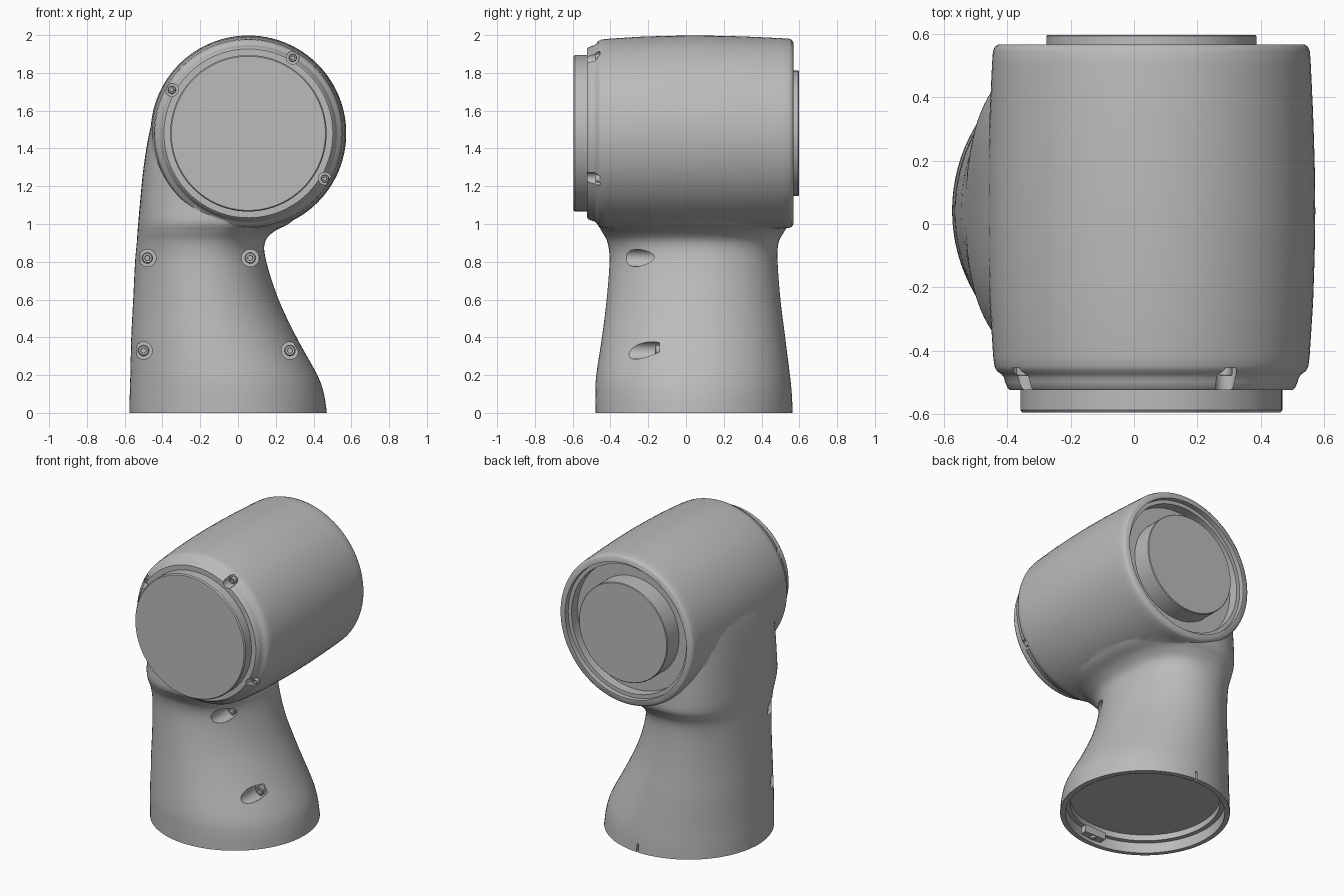
import bpy, bmesh, math
from mathutils import Vector, Matrix

if "Cube" in bpy.data.objects:
    bpy.data.objects.remove(bpy.data.objects["Cube"])

grey = bpy.data.materials.new("satin_grey")
grey.use_nodes = True
tone = (0.5, 0.5, 0.5, 1)
grey.diffuse_color = tone
grey.node_tree.nodes["Principled BSDF"].inputs["Base Color"].default_value = tone

AXIS = Vector((0.055, 0, 1.48))      # joint axis, running along y
BASE = Vector((-0.055, 0.04, 0))     # centre of the foot
SIDES = 96


def skin(name, rings):
    """Closed solid through a list of point rings."""
    bm = bmesh.new()
    loops = [[bm.verts.new(p) for p in ring] for ring in rings]
    n = len(loops[0])
    for a, b in zip(loops, loops[1:]):
        for i in range(n):
            j = (i + 1) % n
            bm.faces.new((a[i], a[j], b[j], b[i]))
    bm.faces.new(loops[0])
    bm.faces.new(loops[-1])
    bmesh.ops.recalc_face_normals(bm, faces=bm.faces)
    mesh = bpy.data.meshes.new(name)
    bm.to_mesh(mesh)
    bm.free()
    mesh.materials.append(grey)
    obj = bpy.data.objects.new(name, mesh)
    bpy.context.collection.objects.link(obj)
    return obj


def lathe(name, profile, centre=AXIS, sides=SIDES):
    """Turn (y, radius) points around a line parallel to y."""
    rings = []
    for y, r in profile:
        angles = [math.tau * i / sides for i in range(sides)]
        rings.append([(centre.x + r * math.cos(a), y, centre.z + r * math.sin(a)) for a in angles])
    return skin(name, rings)


def combine(target, tool, operation):
    """Apply a boolean and remove the tool."""
    mod = target.modifiers.new("join", "BOOLEAN")
    mod.operation, mod.solver, mod.object = operation, "EXACT", tool
    bpy.context.view_layer.objects.active = target
    bpy.ops.object.modifier_apply(modifier=mod.name)
    bpy.data.objects.remove(tool)


def smooth(obj, angle=30):
    bpy.ops.object.select_all(action="DESELECT")
    obj.select_set(True)
    bpy.context.view_layer.objects.active = obj
    bpy.ops.object.shade_smooth_by_angle(angle=math.radians(angle))


def spline(a, b, c, d, t):
    return [0.5 * (2 * q + (r - p) * t + (2 * p - 5 * q + 4 * r - s) * t ** 2
                   + (3 * q - p - 3 * r + s) * t ** 3) for p, q, r, s in zip(a, b, c, d)]


# Neck sections: height, left, right, front, back, squareness
sections = [
    (0, -.575, .47, -.48, .565, 2),
    (.1, -.573, .455, -.48, .56, 2),
    (.2, -.57, .42, -.475, .55, 2),
    (.4, -.565, .31, -.445, .525, 2),
    (.6, -.555, .215, -.42, .5, 2),
    (.8, -.545, .15, -.405, .485, 2.1),
    (.9, -.536, .142, -.415, .49, 2.3),
    (.96, -.532, .19, -.445, .52, 2.5),
    (1.01, -.528, .28, -.47, .55, 2.7),
    (1.1, -.52, .34, -.47, .555, 2.9),
    (1.3, -.5, .36, -.47, .555, 3),
    (1.5, -.466, .36, -.47, .555, 3),
    (1.62, -.425, .3, -.44, .53, 3),
]


def neck_ring(z, left, right, front, back, power):
    ring = []
    for i in range(SIDES):
        a = math.tau * i / SIDES
        c, s = math.cos(a), math.sin(a)
        x = math.copysign(abs(c) ** (2 / power), c) * (right - left) / 2
        y = math.copysign(abs(s) ** (2 / power), s) * (back - front) / 2
        ring.append(((left + right) / 2 + x, (front + back) / 2 + y, z))
    return ring


def foot_ring(z, r):
    return [(BASE.x + r * math.cos(math.tau * i / SIDES),
             BASE.y + r * math.sin(math.tau * i / SIDES), z) for i in range(SIDES)]


# Stepped socket inside the foot, then the outer neck
rings = [foot_ring(z, r) for z, r in ((.11, .46), (.07, .46), (.07, .49), (0, .49))]
last = len(sections) - 1
for k in range(last):
    quad = [sections[min(max(k + o, 0), last)] for o in (-1, 0, 1, 2)]
    rings += [neck_ring(*spline(*quad, t / 5)) for t in range(5)]
rings.append(neck_ring(*sections[-1]))
housing = skin("housing", rings)

# Crowned barrel with a stepped front shoulder and rounded back lip
barrel = lathe("barrel", [
    (-.525, .447), (-.517, .455), (-.5, .462), (-.485, .466), (-.475, .474), (-.465, .488),
    (-.45, .496), (-.42, .5), (-.25, .511), (-.1, .516), (.04, .518), (.2, .516),
    (.35, .511), (.5, .504), (.545, .501), (.56, .495), (.568, .483)])
combine(housing, barrel, "UNION")

# Open back recess with a stepped lip
combine(housing, lathe("recess_cutter", [(.47, .43), (.535, .43), (.535, .455), (.7, .455)]), "DIFFERENCE")

# Screw pockets: x, z, floor depth, radius
pockets = [(x, z, -.14, .046) for x, z in ((-.48, .82), (.065, .82), (-.5, .33), (.275, .33))]
pockets += [(x, z, -.455, .034) for x, z in ((-.35, 1.71), (.29, 1.88), (.46, 1.24))]
for x, z, floor, r in pockets:
    spot = Vector((x, 0, z))
    combine(housing, lathe("pocket_cutter", [(-.7, r), (floor, r)], spot, 32), "DIFFERENCE")
    head = r * .62
    screw = lathe("screw", [(floor + .01, head), (floor - .02, head), (floor - .025, head * .85),
                            (floor - .025, head * .5), (floor - .01, head * .45)], spot, 24)
    smooth(screw)

# Alignment notch at the back of the foot
bpy.ops.mesh.primitive_cube_add(size=1, location=(-.03, .56, .02))
notch = bpy.context.object
notch.scale = (.012, .12, .07)
combine(housing, notch, "DIFFERENCE")
smooth(housing, 35)

# Joint caps at both ends of the barrel
smooth(lathe("front_cap", [(-.5, .414), (-.588, .414), (-.596, .408)]))
smooth(lathe("back_cap", [(.46, .332), (.594, .332), (.598, .328)]))

# Locking tab and its screw inside the foot
bpy.ops.mesh.primitive_cube_add(size=1, location=(BASE.x + .03, BASE.y - .465, .05))
tab = bpy.context.object
tab.name = "locking_tab"
tab.scale = (.16, .05, .05)
tab.data.materials.append(grey)
bpy.ops.mesh.primitive_cylinder_add(vertices=24, radius=.016, depth=.02,
                                    location=(BASE.x + .03, BASE.y - .46, .02))
bpy.context.object.name = "tab_screw"
bpy.context.object.data.materials.append(grey)
